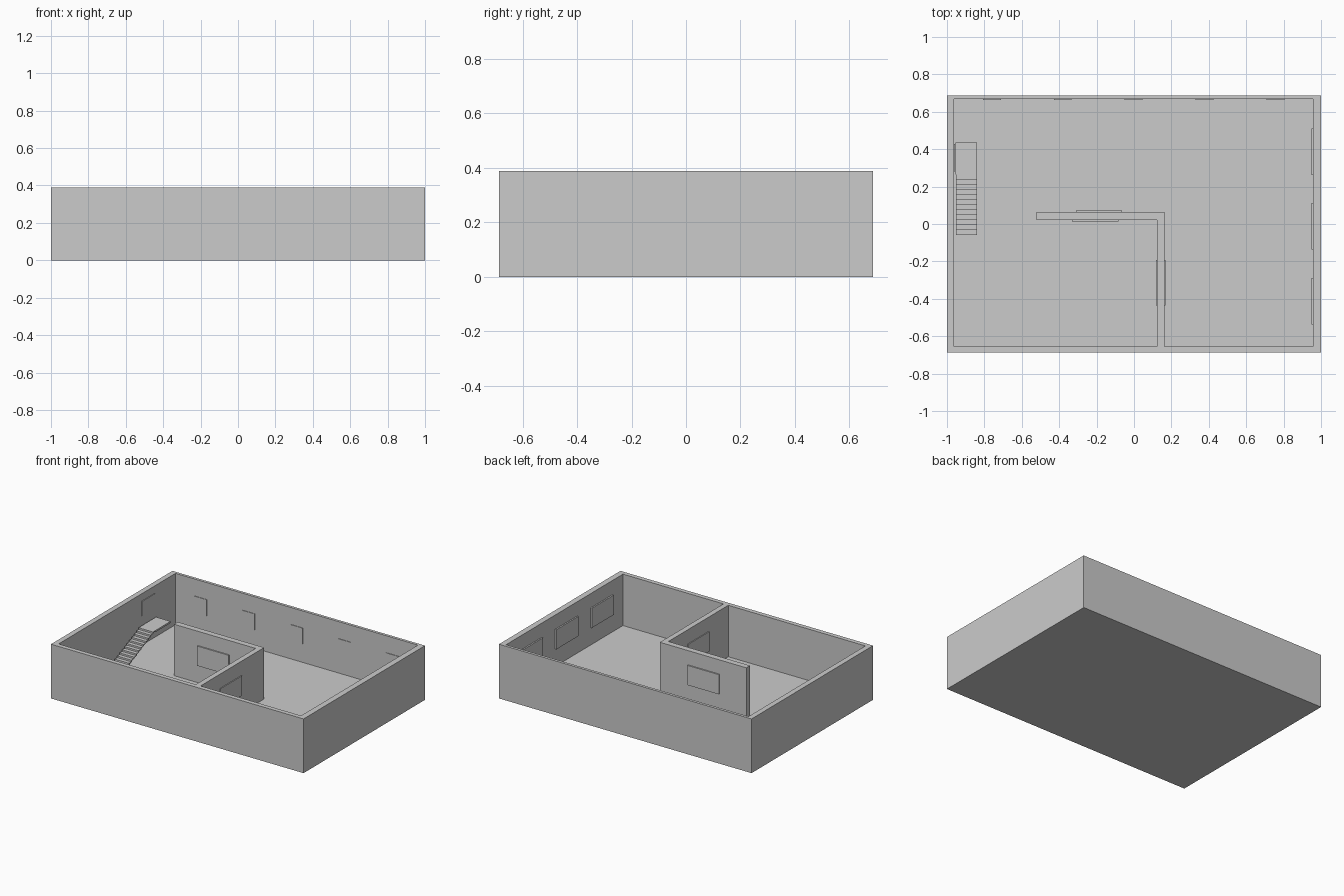
import bpy, bmesh

if "Cube" in bpy.data.objects:
    bpy.data.objects.remove(bpy.data.objects["Cube"])


def finish(name, bm):
    bmesh.ops.recalc_face_normals(bm, faces=bm.faces)
    mesh = bpy.data.meshes.new(name)
    bm.to_mesh(mesh)
    bm.free()
    obj = bpy.data.objects.new(name, mesh)
    bpy.context.collection.objects.link(obj)
    return obj


def extrude(name, points, offset):
    """Closed planar profile pushed along an offset vector."""
    bm = bmesh.new()
    face = bm.faces.new([bm.verts.new(p) for p in points])
    new = bmesh.ops.extrude_face_region(bm, geom=[face], use_keep_orig=True)["geom"]
    bmesh.ops.translate(bm, vec=offset,
                        verts=[g for g in new if isinstance(g, bmesh.types.BMVert)])
    return finish(name, bm)


def box(name, x0, x1, y0, y1, z0, z1):
    return extrude(name, [(x0, y0, z0), (x1, y0, z0), (x1, y1, z0), (x0, y1, z0)],
                   (0, 0, z1 - z0))


# Inner wall faces, partition faces and levels
L, R, F, B = -0.962, 0.958, -0.655, 0.667
FLOOR, TOP = 0.02, 0.388
PX0, PX1, PY0, PY1, PEND = 0.124, 0.162, 0.022, 0.064, -0.522

# Room shell: block with the floor space carved out around the L-shaped partition
shell = box("room_shell", -1, 1, -0.687, 0.687, 0, TOP)
plan = [(L, F), (PX0, F), (PX0, PY0), (PEND, PY0), (PEND, PY1),
        (PX1, PY1), (PX1, F), (R, F), (R, B), (L, B)]
cutter = extrude("room_cutter", [(x, y, FLOOR) for x, y in plan], (0, 0, 0.6))
cutter.hide_render = True
mod = shell.modifiers.new("carve", "BOOLEAN")
mod.operation = "DIFFERENCE"
mod.solver = "EXACT"
mod.object = cutter
bpy.context.view_layer.objects.active = shell
shell.select_set(True)
bpy.ops.object.modifier_apply(modifier=mod.name)
bpy.data.objects.remove(cutter)

# Large wall panels on the right wall
PZ = (0.145, 0.286)
for i, y in enumerate((-0.413, -0.013, 0.386)):
    box(f"right_wall_panel_{i + 1}", R - 0.01, R + 0.005, y - 0.124, y + 0.124, *PZ)

# Panels on both faces of the partition
box("partition_panel_back", -0.311, -0.063, PY1 - 0.005, PY1 + 0.009, *PZ)
box("partition_panel_front", -0.332, -0.084, PY0 - 0.009, PY0 + 0.005, *PZ)
box("partition_panel_left", PX0 - 0.006, PX0 + 0.005, -0.436, -0.192, *PZ)
box("partition_panel_right", PX1 - 0.005, PX1 + 0.006, -0.436, -0.192, *PZ)

# Thin small panels along the back wall
for i in range(5):
    x = -0.76 + i * 0.379
    box(f"back_wall_panel_{i + 1}", x - 0.048, x + 0.048, B - 0.004, B + 0.005, 0.152, 0.267)

# Panel on the left wall above the landing
box("left_wall_panel", L - 0.005, L + 0.005, 0.28, 0.428, 0.23, 0.335)

# Staircase: open zigzag of treads and risers rising to the landing
SX0, SX1, SY, LY, LZ, N, T = -0.953, -0.84, -0.06, 0.265, 0.165, 12, 0.012
run, rise = (LY - SY) / N, (LZ - FLOOR) / N
upper, lower = [], []
for i in range(N):
    y, z = SY + i * run, FLOOR + i * rise
    upper += [(y, z), (y, z + rise)]
    lower += [(y + T * 0.6, z), (y + T * 0.6, z + rise - T * 0.6)]
upper.append((LY, LZ))
lower.append((LY, LZ - T * 0.6))
extrude("stairs", [(SX0, y, z) for y, z in upper + lower[::-1]], (SX1 - SX0, 0, 0))

# Landing
box("stair_landing", SX0 - 0.002, SX1, LY, 0.437, LZ - T, LZ)
